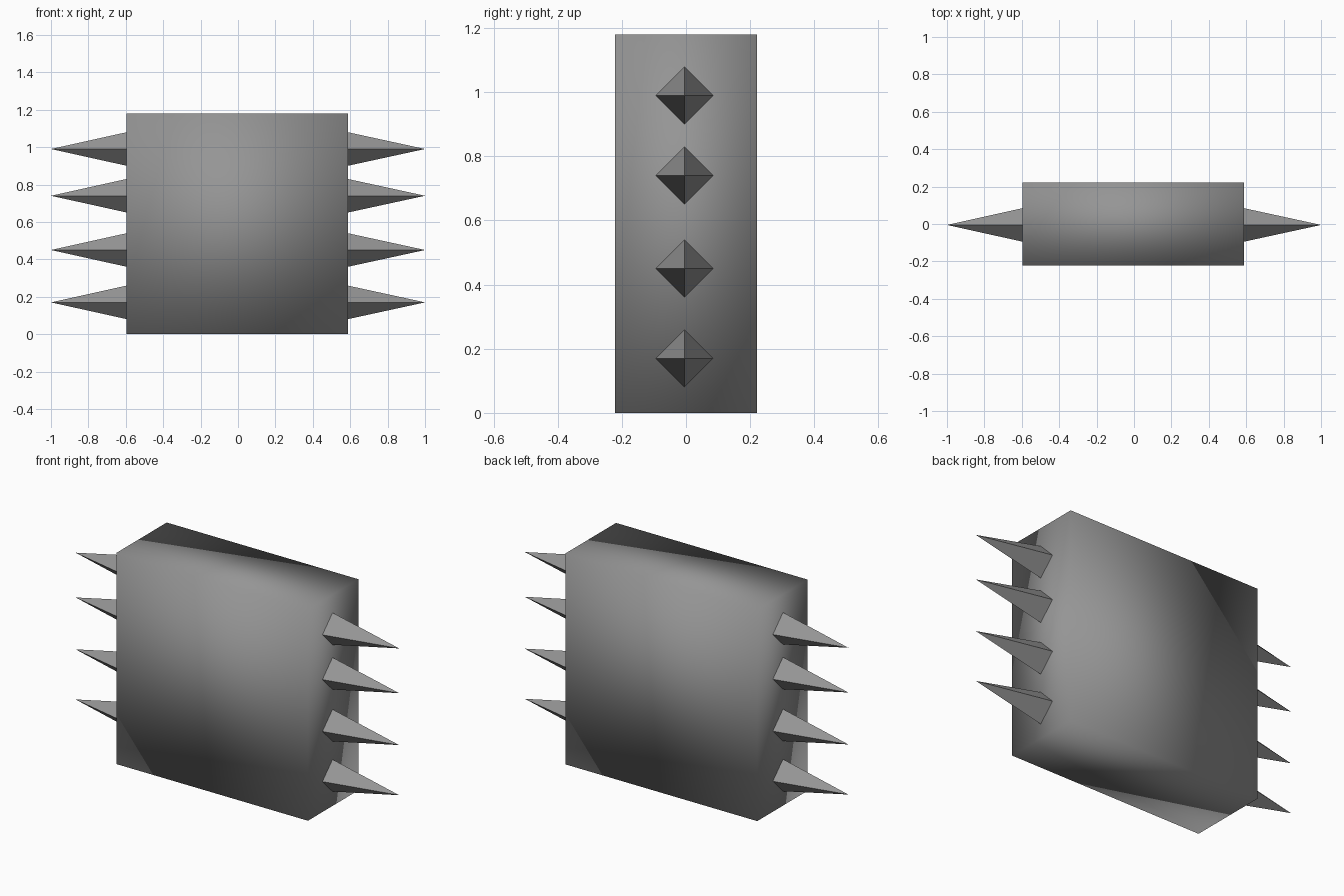
import bpy
from math import pi
from mathutils import Matrix

cube = bpy.data.objects.get("Cube")
if cube:
    bpy.data.objects.remove(cube, do_unlink=True)

grey = bpy.data.materials.new("plain grey")
grey.use_nodes = True
grey.diffuse_color = (0.3, 0.3, 0.3, 1)
grey.node_tree.nodes["Principled BSDF"].inputs["Base Color"].default_value = (0.3, 0.3, 0.3, 1)

# Block body, with normals blended softly over all edges
bpy.ops.mesh.primitive_cube_add(size=1, location=(-0.004, 0, 0.59))
body = bpy.context.object
body.name = "body"
body.data.transform(Matrix.Diagonal((1.184, 0.444, 1.18, 1)))
body.data.materials.append(grey)
bpy.ops.object.shade_smooth()


def add_spike(name, side, height):
    """Four-sided spike pointing out from one end of the body."""
    base = body.location.x + side * 0.59
    length = abs(side - base)
    bpy.ops.mesh.primitive_cone_add(
        vertices=4, radius1=0.09, radius2=0, depth=length,
        location=((side + base) / 2, -0.005, height),
        rotation=(0, side * pi / 2, 0))
    spike = bpy.context.object
    spike.name = name
    spike.data.materials.append(grey)


# A column of spikes at each end
for side, label in ((1, "left"), (-1, "right")):
    for i, height in enumerate((0.17, 0.45, 0.74, 0.99)):
        add_spike(f"{label}_spike_{i + 1}", side, height)
